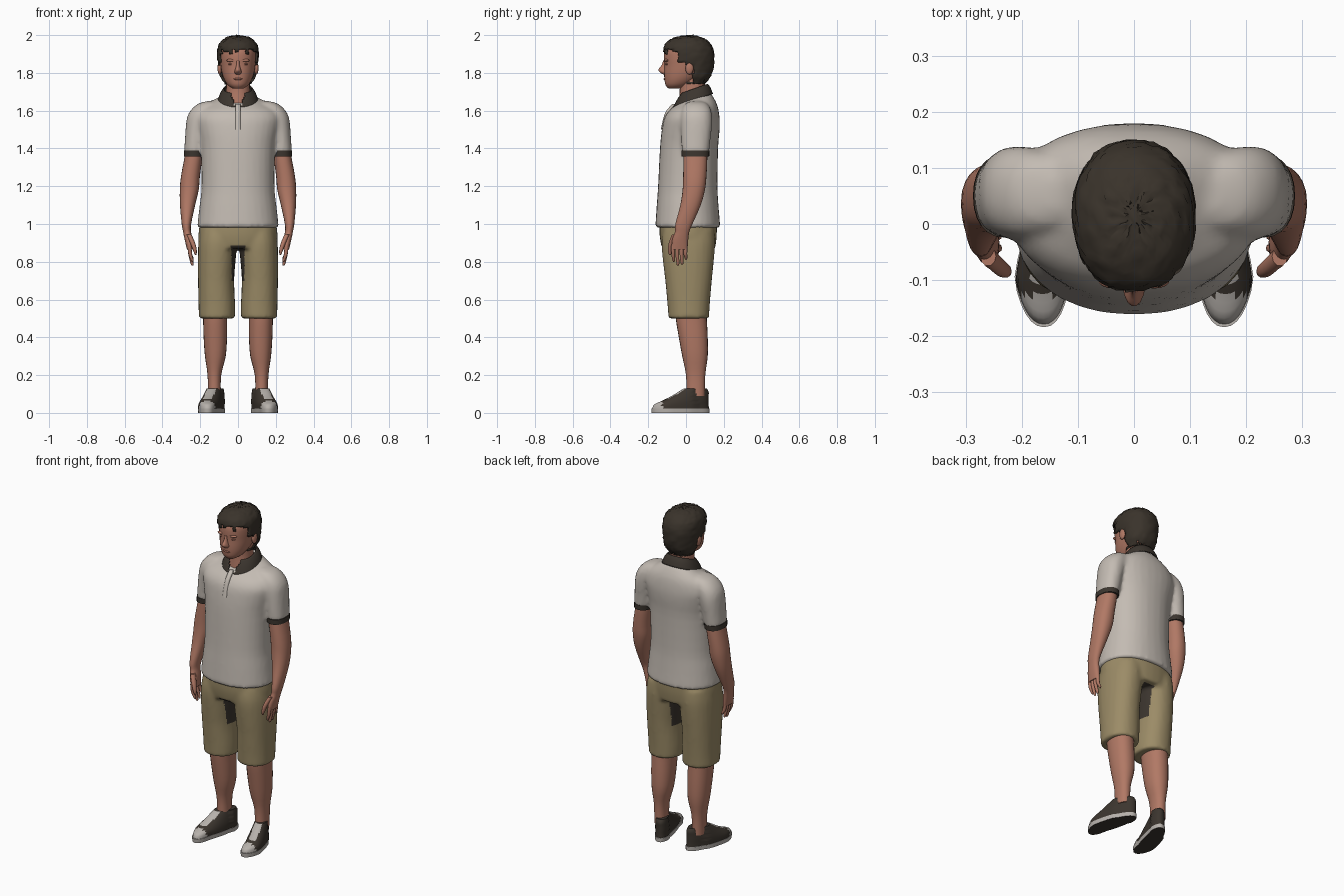
import bpy, bmesh, math, random
from mathutils import Matrix, Vector

random.seed(4)
cube = bpy.data.objects.get("Cube")
if cube:
    bpy.data.objects.remove(cube, do_unlink=True)


def material(name, red, green, blue):
    mat = bpy.data.materials.new(name)
    mat.use_nodes = True
    colour = (red, green, blue, 1)
    mat.diffuse_color = colour
    shader = mat.node_tree.nodes["Principled BSDF"]
    shader.inputs["Base Color"].default_value = colour
    shader.inputs["Roughness"].default_value = 0.9
    return mat


skin = material("skin", .44, .19, .13)
lip = material("lip and eyelid", .31, .125, .09)
hair_dark = material("dark brown hair", .042, .033, .024)
cloth = material("pale grey cloth", .55, .50, .45)
trim = material("dark trim", .045, .036, .028)
khaki = material("khaki", .33, .26, .135)
rubber = material("off white rubber", .47, .44, .41)


def smooth_rings(rings, steps):
    """Catmull-Rom interpolation between the key rings."""
    keys = [Vector(tuple(r) + (0,) * (6 - len(r))) for r in rings]
    result = []
    for i in range(len(keys) - 1):
        p, a, b, q = keys[max(i - 1, 0)], keys[i], keys[i + 1], keys[min(i + 2, len(keys) - 1)]
        for k in range(steps):
            t = k / steps
            result.append(a + (b - p) * (t / 2)
                          + (p * 2 - a * 5 + b * 4 - q) * (t * t / 2)
                          + (a * 3 - p - b * 3 + q) * (t ** 3 / 2))
    return result + [keys[-1]]


def loft(bm, rings, sides=24, steps=3, power=2.2, caps=True, side=1):
    """Each ring is height, centre x, half width, front y, back y, tilt."""
    loops = []
    for z, cx, rx, front, back, tilt in smooth_rings(rings, steps):
        cy, ry = (front + back) / 2, (back - front) / 2
        loop = []
        for k in range(sides):
            c, s = math.cos(math.tau * k / sides), math.sin(math.tau * k / sides)
            dx = math.copysign(abs(c) ** (2 / power), c) * rx
            dy = math.copysign(abs(s) ** (2 / power), s) * ry
            loop.append(bm.verts.new((cx * side + dx, cy + dy, z + tilt * dy)))
        loops.append(loop)
    for low, high in zip(loops, loops[1:]):
        for k in range(sides):
            n = (k + 1) % sides
            bm.faces.new((low[k], low[n], high[n], high[k]))
    if caps:
        bm.faces.new(loops[0][::-1])
        bm.faces.new(loops[-1])


def blob(bm, centre, radii):
    bmesh.ops.create_uvsphere(bm, u_segments=14, v_segments=8, radius=1,
                              matrix=Matrix.Translation(centre) @ Matrix.Diagonal((*radii, 1)))


def shade(obj, degrees=50):
    bpy.ops.object.select_all(action="DESELECT")
    bpy.context.view_layer.objects.active = obj
    obj.select_set(True)
    bpy.ops.object.shade_smooth_by_angle(angle=math.radians(degrees))


def finish(name, bm, *materials, mirror=False, solid=0, fuse=False):
    bmesh.ops.recalc_face_normals(bm, faces=bm.faces)
    mesh = bpy.data.meshes.new(name)
    bm.to_mesh(mesh)
    bm.free()
    obj = bpy.data.objects.new(name, mesh)
    bpy.context.collection.objects.link(obj)
    if fuse:  # merge overlapping volumes into one soft surface
        remesh = obj.modifiers.new("merge", "REMESH")
        remesh.mode, remesh.voxel_size = "VOXEL", 0.011
        soften = obj.modifiers.new("soften", "SMOOTH")
        soften.factor, soften.iterations = 0.5, 5
        graph = bpy.context.evaluated_depsgraph_get()
        merged = bpy.data.meshes.new_from_object(obj.evaluated_get(graph))
        obj.modifiers.clear()
        obj.data = merged
    obj.data.materials.clear()
    for mat in materials:
        obj.data.materials.append(mat)
    shade(obj)
    if solid:
        obj.modifiers.new("thickness", "SOLIDIFY").thickness = solid
    if mirror:
        obj.modifiers.new("mirror", "MIRROR")
    return obj


# Shirt: torso and sleeves merged
bm = bmesh.new()
loft(bm, [(.98, 0, .217, -.163, .182), (1.1, 0, .203, -.155, .172), (1.2, 0, .193, -.148, .167),
          (1.4, 0, .197, -.138, .17), (1.5, 0, .215, -.128, .178), (1.56, 0, .225, -.115, .178),
          (1.61, 0, .20, -.092, .168, .1), (1.645, 0, .14, -.068, .145, .25),
          (1.668, 0, .09, -.048, .125, .35)], sides=32)
for s in (1, -1):
    loft(bm, [(1.375, .233, .053, -.022, .122), (1.45, .224, .057, -.025, .13), (1.52, .213, .063, -.027, .138),
              (1.57, .198, .07, -.027, .138), (1.61, .178, .066, -.02, .13), (1.64, .15, .055, 0, .11),
              (1.652, .13, .02, .03, .08)], side=s)
finish("shirt", bm, cloth, fuse=True)

# Sleeve cuffs
bm = bmesh.new()
loft(bm, [(1.358, .234, .053, -.023, .123), (1.388, .232, .054, -.024, .124)], steps=1)
finish("sleeve_cuffs", bm, trim, mirror=True)

# Collar: tilted band with a V opening at the front
bm = bmesh.new()
loft(bm, [(1.652, 0, .108, -.07, .143, .35), (1.69, 0, .094, -.05, .13, .35), (1.717, 0, .077, -.03, .115, .35)],
     sides=60, caps=False)
gap = [f for f in bm.faces if f.calc_center_median().y < .02
       and abs(f.calc_center_median().x) < .014 + .35 * (f.calc_center_median().z - 1.62)]
bmesh.ops.delete(bm, geom=gap, context="FACES")
finish("collar", bm, trim, solid=.007)

# Placket: a thin strip below the collar opening
bm = bmesh.new()
loft(bm, [(1.5, 0, .014, -.133, -.12), (1.56, 0, .014, -.12, -.1), (1.6, 0, .014, -.104, -.08),
          (1.635, 0, .014, -.072, -.05)], sides=12)
finish("placket", bm, cloth)

# Shorts: hips and two legs merged, with dark cloth between the thighs
bm = bmesh.new()
loft(bm, [(.87, 0, .2, -.128, .155), (.94, 0, .21, -.14, .163), (1.02, 0, .2, -.14, .163)], sides=32)
for s in (1, -1):
    loft(bm, [(.5, .112, .096, -.093, .122), (.57, .112, .097, -.098, .126), (.7, .116, .096, -.11, .137),
              (.8, .113, .1, -.122, .147), (.9, .107, .103, -.13, .155), (.97, .1, .1, -.12, .15)], side=s)
shorts = finish("shorts", bm, khaki, trim, fuse=True)
for face in shorts.data.polygons:
    c = face.center
    face.material_index = int(abs(c.x) < .034 and .7 < c.z < .885 and abs(c.y) < .13)

# Lower legs
bm = bmesh.new()
loft(bm, [(.09, .125, .034, .003, .1), (.2, .125, .036, .0, .102), (.3, .12, .055, -.02, .115),
          (.4, .12, .062, -.038, .115), (.5, .121, .064, -.054, .11), (.6, .12, .07, -.06, .105)])
finish("lower_legs", bm, skin, mirror=True)


# Shoes: turned outward towards the toe
def shoe_centre(y):
    return .125 - .26 * (y - .05) - max(0, -.1 - y) * .3


def splay(bm):
    for v in bm.verts:
        v.co.x += shoe_centre(v.co.y) - .008 * (v.co.y > .05)


bm = bmesh.new()
loft(bm, [(0, 0, .053, -.182, .125), (.024, 0, .054, -.184, .125)], steps=1, sides=32)
splay(bm)
soles = finish("shoe_soles", bm, rubber, trim, mirror=True)
for face in soles.data.polygons:
    face.material_index = int(face.normal.z < -.5)

bm = bmesh.new()
loft(bm, [(.022, 0, .052, -.179, .121), (.045, 0, .052, -.168, .12), (.065, 0, .05, -.125, .12),
          (.09, 0, .045, -.075, .12), (.112, 0, .04, -.04, .12), (.13, 0, .036, -.01, .11)], sides=40)
splay(bm)
uppers = finish("shoe_uppers", bm, trim, rubber, mirror=True)
for face in uppers.data.polygons:
    c = face.center
    toe_cap = c.y < -.125
    tongue = -.105 < c.y < .0 and abs(c.x - shoe_centre(c.y)) < .024 and face.normal.y < -.2
    face.material_index = int(toe_cap or tongue)

# Arms and palms
bm = bmesh.new()
loft(bm, [(1.45, .225, .042, -.008, .108), (1.36, .235, .047, -.013, .113), (1.25, .252, .05, -.015, .108),
          (1.18, .258, .05, -.018, .1), (1.1, .267, .04, -.03, .078), (1.0, .273, .025, -.056, .034),
          (.96, .27, .021, -.058, .018), (.92, .262, .021, -.072, .012), (.865, .255, .015, -.078, .008)])
finish("arms", bm, skin, mirror=True)

# Fingers and thumbs
bm = bmesh.new()
for y, tip in ((-.068, .8), (-.046, .78), (-.024, .785), (-.003, .81)):
    loft(bm, [(.885, .257, .011, y - .011, y + .011), (.84, .253, .01, y - .01, y + .01),
              (tip + .01, .243, .008, y - .005, y + .011), (tip, .241, .003, y, y + .006)], sides=10, power=2)
loft(bm, [(.945, .26, .014, -.075, -.04), (.9, .24, .013, -.092, -.06), (.86, .228, .01, -.096, -.072),
          (.835, .224, .004, -.09, -.08)], sides=10, power=2)
finish("fingers", bm, skin, mirror=True)

# Neck
bm = bmesh.new()
loft(bm, [(1.58, 0, .08, -.045, .11), (1.66, 0, .067, -.037, .105), (1.72, 0, .063, -.033, .1),
          (1.79, 0, .062, -.04, .1)])
finish("neck", bm, skin)

# Head, nose, brow and ears
bm = bmesh.new()
loft(bm, [(1.717, 0, .028, -.092, -.02), (1.735, 0, .054, -.108, .02), (1.765, 0, .073, -.114, .065),
          (1.8, 0, .085, -.116, .105), (1.84, 0, .092, -.115, .125), (1.88, 0, .096, -.117, .132),
          (1.92, 0, .096, -.112, .133), (1.96, 0, .08, -.082, .11), (1.985, 0, .045, -.03, .07)],
     sides=32, power=2.1)
loft(bm, [(1.792, 0, .014, -.122, -.08), (1.803, 0, .02, -.138, -.08), (1.817, 0, .016, -.147, -.08),
          (1.84, 0, .01, -.13, -.08), (1.865, 0, .009, -.121, -.08)], sides=14)
for s in (1, -1):
    blob(bm, (.036 * s, -.102, 1.866), (.027, .013, .008))
    blob(bm, (.097 * s, .018, 1.825), (.012, .022, .034))
finish("head", bm, skin)

# Lips and closed eyelids
bm = bmesh.new()
blob(bm, (0, -.108, 1.768), (.024, .011, .007))
for s in (1, -1):
    blob(bm, (.036 * s, -.1, 1.846), (.017, .009, .006))
finish("lips_and_eyelids", bm, lip)

# Hair: a ragged shell trimmed along the hairline
bm = bmesh.new()
loft(bm, [(1.742, 0, .07, -.02, .1), (1.785, 0, .094, -.07, .133), (1.84, 0, .104, -.115, .147),
          (1.9, 0, .109, -.121, .149), (1.945, 0, .103, -.115, .135), (1.975, 0, .08, -.085, .108),
          (1.992, 0, .048, -.045, .07), (1.997, 0, .01, 0, .03)], sides=48, steps=4)


def hairline(y):
    if y < -.045:
        return 1.912
    return 1.845 if y < .035 else 1.745


trimmed = [f for f in bm.faces if f.calc_center_median().z
           < hairline(f.calc_center_median().y) + random.uniform(-.012, .012)]
bmesh.ops.delete(bm, geom=trimmed, context="FACES")
for v in bm.verts:
    v.co += Vector(random.uniform(-.003, .003) for _ in range(3))
finish("hair", bm, hair_dark, solid=.01)
